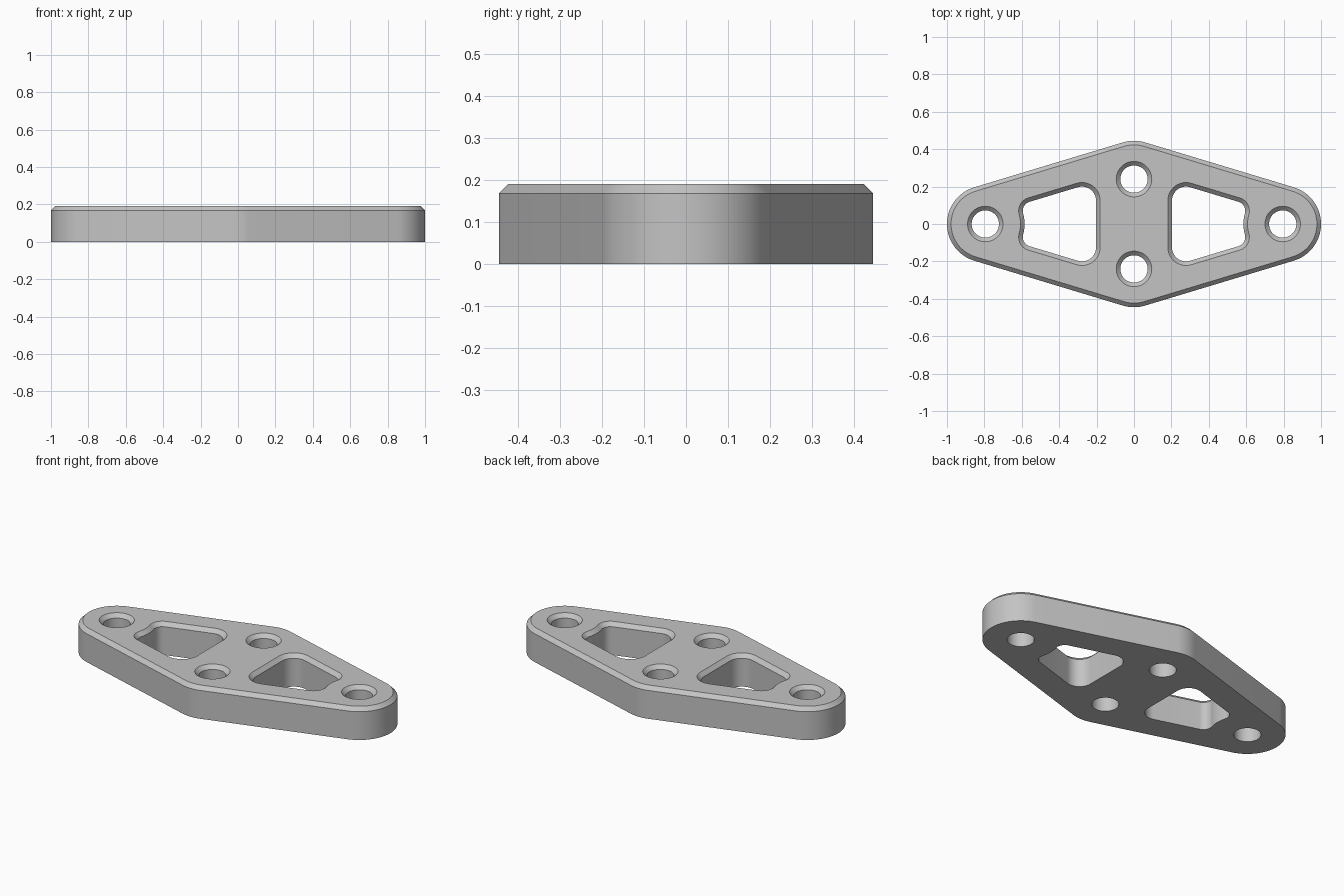
import bpy
import bmesh
from math import pi, sin, cos, atan2, hypot, sqrt

cube = bpy.data.objects.get("Cube")
if cube:
    bpy.data.objects.remove(cube, do_unlink=True)

HEIGHT, CHAMFER = 0.19, 0.022
END_X, MID_Y = 0.795, 0.24      # bolt hole centres
RIM, HOLE = 0.205, 0.073        # boss and bolt hole radii
NORMAL = atan2(END_X, MID_Y)    # direction of the slanted side
NX, NY = cos(NORMAL), sin(NORMAL)


def arc(cx, cy, r, start, end, steps):
    """Points along a circular arc, both ends included."""
    angles = [start + (end - start) * i / steps for i in range(steps + 1)]
    return [(cx + r * cos(a), cy + r * sin(a)) for a in angles]


def outline(grow):
    """Hull around the four bosses."""
    r, n = RIM + grow, NORMAL
    return (arc(END_X, 0, r, -n, n, 32) + arc(0, MID_Y, r, n, pi - n, 12)
            + arc(-END_X, 0, r, pi - n, pi + n, 32)
            + arc(0, -MID_Y, r, pi + n, 2 * pi - n, 12))


def bolt_hole(cx, cy):
    return lambda grow: arc(cx, cy, HOLE + grow, 0, 2 * pi, 48)[:-1]


def pocket(side):
    """Rounded window whose outer wall curves around the end boss."""
    wall_x, slant, scoop = 0.203, 0.275, 0.21
    big, small = 0.075, 0.05
    # Corner centres: beside the middle web, and beside the end boss
    bx = wall_x + big
    by = (slant - big - bx * NX) / NY
    d = slant - small - END_X * NX
    s = sqrt((scoop + small) ** 2 - d * d)
    sx, sy = END_X + NX * d - NY * s, NY * d + NX * s
    tilt = atan2(sy, END_X - sx)

    def points(grow):
        upper = (arc(sx, sy, small + grow, -tilt, NORMAL, 14)
                 + arc(bx, by, big + grow, NORMAL, pi, 14))
        lower = [(x, -y) for x, y in reversed(upper)]
        curve = arc(END_X, 0, scoop - grow, pi + tilt, pi - tilt, 12)[1:-1]
        return [(side * x, y) for x, y in upper + lower + curve]
    return points


# Wall of each loop: straight up, then a chamfer at the top
bm = bmesh.new()
bottom_edges, top_edges = [], []


def add_wall(profile, top_grow):
    levels = [(0, 0), (HEIGHT - CHAMFER, 0), (HEIGHT, top_grow)]
    rings = [[bm.verts.new((x, y, z)) for x, y in profile(g)] for z, g in levels]
    count = len(rings[0])
    for low, high in zip(rings, rings[1:]):
        for i in range(count):
            j = (i + 1) % count
            bm.faces.new((low[i], low[j], high[j], high[i]))
    for ring, edges in ((rings[0], bottom_edges), (rings[-1], top_edges)):
        edges += [bm.edges.get((ring[i - 1], ring[i])) for i in range(count)]


add_wall(outline, -CHAMFER)
for side in (1, -1):
    add_wall(bolt_hole(side * END_X, 0), CHAMFER)
    add_wall(bolt_hole(0, side * MID_Y), CHAMFER)
    add_wall(pocket(side), CHAMFER)

# Flat top and bottom around the openings
for edges in (bottom_edges, top_edges):
    bmesh.ops.triangle_fill(bm, use_beauty=True, edges=edges)
bmesh.ops.recalc_face_normals(bm, faces=bm.faces[:])

mesh = bpy.data.meshes.new("mounting_plate")
bm.to_mesh(mesh)
bm.free()
plate = bpy.data.objects.new("mounting_plate", mesh)
bpy.context.collection.objects.link(plate)

# Plain grey
grey = bpy.data.materials.new("light_grey")
grey.use_nodes = True
colour = (0.55, 0.55, 0.55, 1)
grey.diffuse_color = colour
grey.node_tree.nodes["Principled BSDF"].inputs["Base Color"].default_value = colour
mesh.materials.append(grey)

bpy.ops.object.select_all(action='DESELECT')
plate.select_set(True)
bpy.context.view_layer.objects.active = plate
bpy.ops.object.shade_smooth_by_angle(angle=pi / 6)
